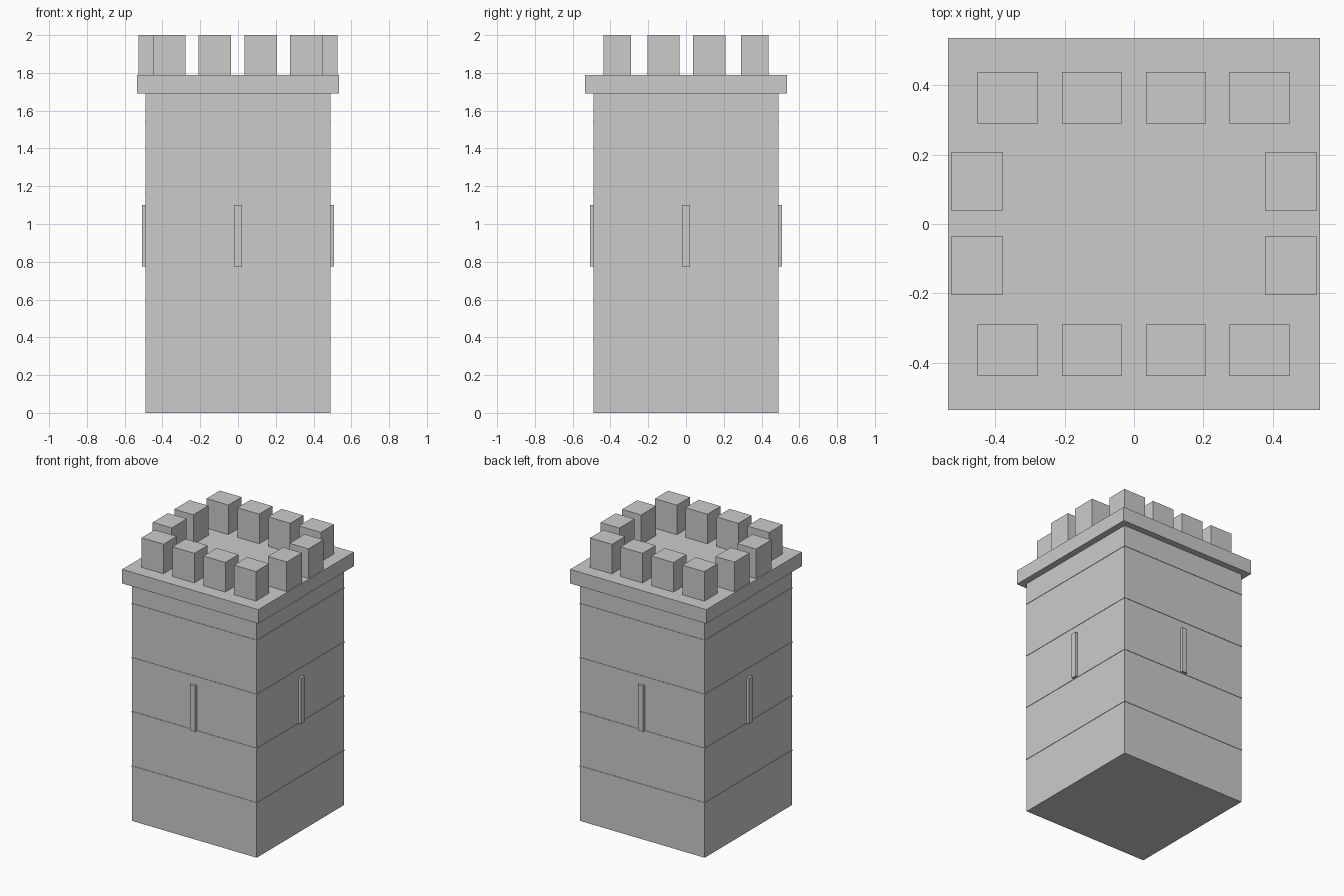
import bpy

if "Cube" in bpy.data.objects:
    bpy.data.objects.remove(bpy.data.objects["Cube"])


def box(name, x, y, z):
    """Box from (min, max) ranges on each axis."""
    size = [b - a for a, b in (x, y, z)]
    mid = [(a + b) / 2 for a, b in (x, y, z)]
    bpy.ops.mesh.primitive_cube_add(size=1, location=mid)
    ob = bpy.context.object
    ob.name = name
    ob.scale = size
    bpy.ops.object.transform_apply(location=False, rotation=False, scale=True)
    return ob


def around(c, h):
    return (c - h, c + h)


# Square tower shaft and overhanging platform
box("tower_shaft", around(0, 0.49), around(0, 0.49), (0, 1.69))
box("platform", around(0, 0.535), around(0, 0.535), (1.69, 1.79))

# Thin stone course lines, barely proud of the wall
for z in (0.388, 0.774, 1.157, 1.541):
    box("course_line", around(0, 0.493), around(0, 0.493), around(z, 0.004))

# Raised arrow slits, one per wall
for s in (-1, 1):
    box("arrow_slit_y", around(0, 0.02), around(s * 0.49, 0.018), (0.775, 1.10))
    box("arrow_slit_x", around(s * 0.49, 0.018), around(0, 0.02), (0.775, 1.10))

# Battlements: four blocks on front and back, two on each side
for s in (-1, 1):
    for x in (-0.364, -0.122, 0.121, 0.361):
        box("merlon_row", around(x, 0.086), around(s * 0.364, 0.074), (1.79, 2.0))
    for y in (-0.12, 0.123):
        box("merlon_side", around(s * 0.452, 0.074), around(y, 0.085), (1.79, 2.0))
